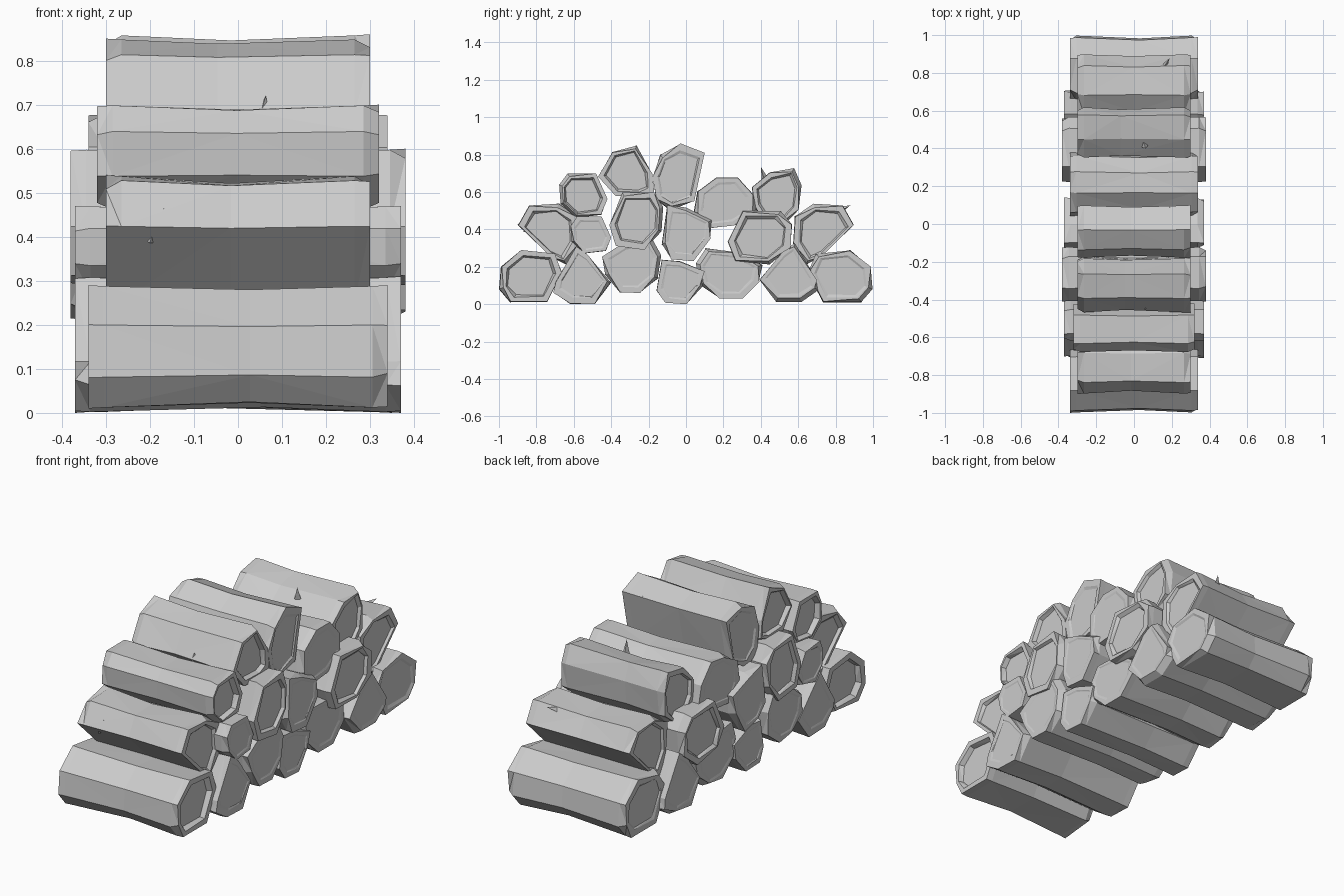
import bpy, bmesh, random
from mathutils import Vector

random.seed(4)
cube = bpy.data.objects.get("Cube")
if cube:
    bpy.data.objects.remove(cube, do_unlink=True)

grey = bpy.data.materials.new("plain_grey")
grey.use_nodes = True
colour = (0.6, 0.6, 0.6, 1)
grey.diffuse_color = colour
grey.node_tree.nodes["Principled BSDF"].inputs["Base Color"].default_value = colour

# Split-log cross-sections in a unit box
SECTIONS = {
    "round": [(-1, -.5), (-.65, -1), (.53, -1), (1, .14), (.76, .86), (-.3, 1), (-.94, .36)],
    "wedge": [(-1, -.25), (-.43, -1), (.43, -1), (1, -.6), (.94, -.25), (.2, 1), (-.2, .7)],
    "leaning": [(-1, .3), (-.64, .94), (.33, 1), (.94, .58), (1, -.33), (.58, -1), (.1, -.76)],
    "broad": [(-.88, -.46), (-.28, -1), (.4, -1), (.9, -.33), (1, .33), (.28, .85), (-.7, 1), (-1, .4)],
    "blocky": [(-1, -.4), (-.63, -.93), (.26, -1), (.93, -.2), (1, .47), (-.04, .93), (-.78, 1)],
    "tall": [(-1, 0), (-.86, -.67), (-.3, -1), (.6, -.72), (1, .72), (.07, 1), (-.7, .67)],
    "stump": [(-1, -.2), (-.38, -.93), (.6, -1), (1, -.8), (.93, -.07), (.38, 1), (-.5, .75)],
}

# Section, flips, y range, z range, half length, depth of the hollow in the ends
LOGS = {
    "bottom_log": [
        ("round", "", -1, -.66, .01, .29, .34, .025),
        ("wedge", "y", -.71, -.40, 0, .31, .37, .003),
        ("broad", "y", -.45, -.13, .06, .35, .37, .003),
        ("blocky", "", -.16, .10, 0, .24, .35, .003),
        ("broad", "", .05, .41, .03, .30, .34, .003),
        ("wedge", "", .39, .71, .01, .33, .37, .003),
        ("round", "y", .65, 1, .01, .29, .34, .006),
    ],
    "middle_log": [
        ("leaning", "", -.90, -.57, .21, .54, .30, .015),
        ("round", "z", -.62, -.40, .27, .47, .37, .003),
        ("round", "yz", -.41, -.12, .29, .60, .38, .015),
        ("blocky", "", -.13, .14, .23, .53, .37, .003),
        ("round", "yz", .22, .57, .21, .50, .38, .015),
        ("leaning", "y", .57, .90, .21, .54, .30, .012),
    ],
    "top_log": [
        ("round", "z", -.68, -.42, .46, .70, .32, .025),
        ("stump", "", -.47, -.17, .57, .85, .30, .02),
        ("tall", "", -.18, .10, .50, .86, .30, .006),
        ("broad", "z", .04, .38, .40, .68, .34, .003),
        ("broad", "y", .35, .62, .42, .73, .30, .015),
    ],
}


def finish(name, bm):
    bmesh.ops.recalc_face_normals(bm, faces=bm.faces)
    mesh = bpy.data.meshes.new(name)
    bm.to_mesh(mesh)
    bm.free()
    mesh.materials.append(grey)
    obj = bpy.data.objects.new(name, mesh)
    bpy.context.collection.objects.link(obj)
    return obj


def log(name, section, flips, y0, y1, z0, z1, half, hollow):
    """Loft a waisted log along x, with chipped rims and hollowed ends."""
    sy = -1 if "y" in flips else 1
    sz = -1 if "z" in flips else 1
    cy, cz, hy, hz = (y0 + y1) / 2, (z0 + z1) / 2, (y1 - y0) / 2, (z1 - z0) / 2
    points = SECTIONS[section]
    bm = bmesh.new()

    def ring(x, scales):
        return [bm.verts.new((x, cy + sy * hy * p * s, cz + sz * hz * q * s))
                for (p, q), s in zip(points, scales)]

    def even(s, jitter=0):
        return [s + random.uniform(-jitter, jitter) for _ in points]

    def rim():
        return [random.choice((1, .97, .86)) for _ in points]

    rings = [
        ring(-half + hollow, even(.72, .02)),
        ring(-half, even(.79, .03)),
        ring(-half, rim()),
        ring(-half + .035, even(.985)),
        ring(random.uniform(-.08, .08), even(.91, .025)),
        ring(half - .035, even(.985)),
        ring(half, rim()),
        ring(half, even(.79, .03)),
        ring(half - hollow, even(.72, .02)),
    ]
    n = len(points)
    for a, b in zip(rings, rings[1:]):
        for i in range(n):
            j = (i + 1) % n
            bm.faces.new((a[i], a[j], b[j], b[i]))
    bm.faces.new(rings[0])
    bm.faces.new(rings[-1])
    bmesh.ops.triangulate(bm, faces=[f for f in bm.faces if len(f.verts) == 4])
    return finish(name, bm)


def twig(name, base, tip):
    """Small three-sided splinter standing out of the bark."""
    base, tip = Vector(base), Vector(tip)
    bm = bmesh.new()
    bmesh.ops.create_cone(bm, segments=3, radius1=.02, radius2=0, depth=(tip - base).length, cap_ends=True)
    obj = finish(name, bm)
    obj.location = (base + tip) / 2
    obj.rotation_mode = "QUATERNION"
    obj.rotation_quaternion = (tip - base).to_track_quat("Z", "Y")


# The stacked rows
for row, logs in LOGS.items():
    for number, spec in enumerate(logs, 1):
        log(f"{row}_{number}", *spec)

# Splinters
twig("splinter_front", (-.2, -.85, .39), (-.168, -.87, .465))
twig("splinter_rear", (.055, .42, .67), (.063, .40, .735))
twig("splinter_rear_low", (.15, .82, .50), (.19, .88, .53))
twig("splinter_ridge", (.15, .04, .78), (.19, .09, .81))
twig("splinter_front_top", (.055, -.44, .67), (.063, -.45, .72))
